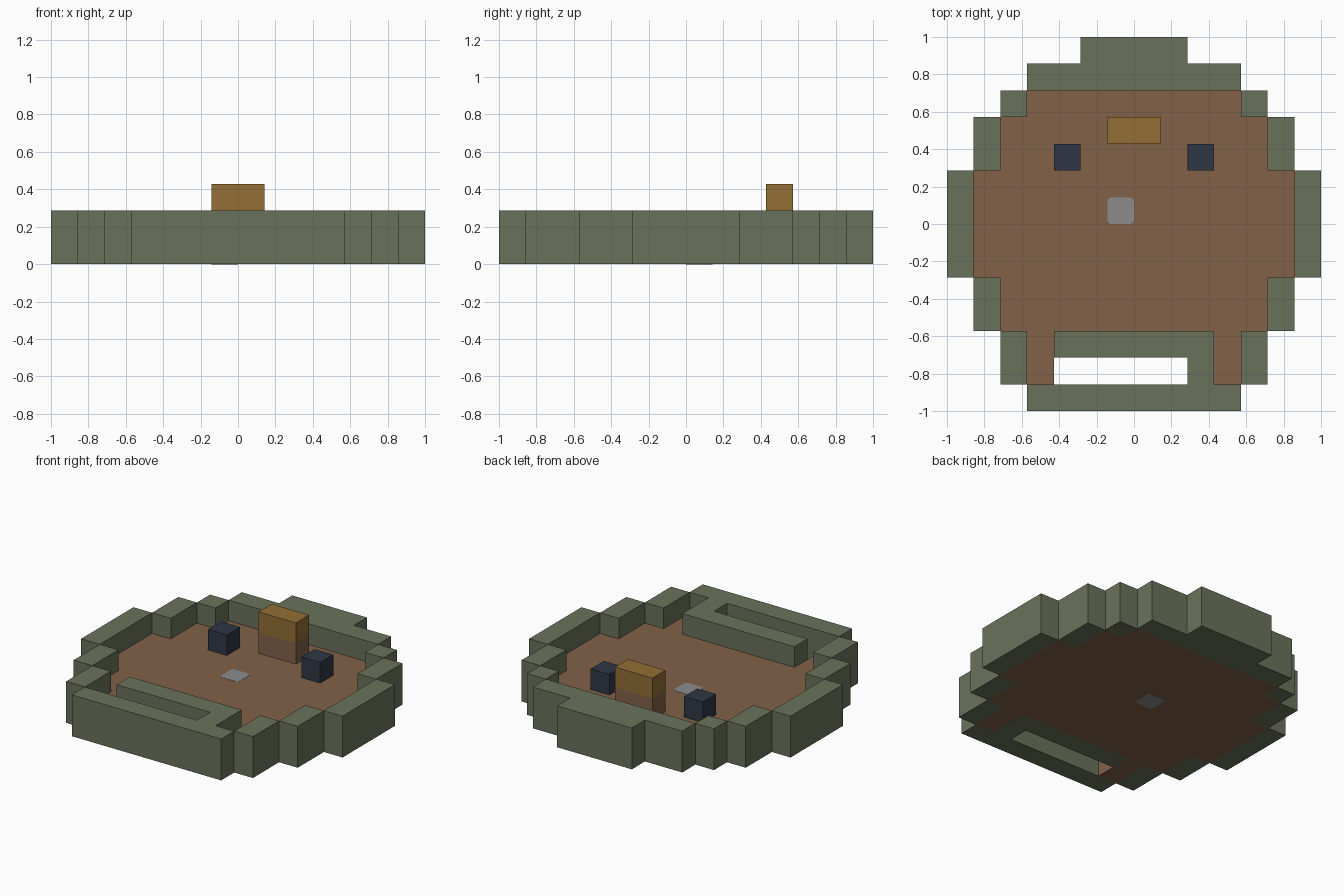
import bpy
import bmesh

U = 1 / 7      # size of one grid cell
SIZE = 14

cube = bpy.data.objects.get("Cube")
if cube:
    bpy.data.objects.remove(cube, do_unlink=True)


def linear(c):
    c /= 255
    return c / 12.92 if c <= 0.04045 else ((c + 0.055) / 1.055) ** 2.4


def material(name, *rgb):
    colour = [linear(c) for c in rgb] + [1]
    mat = bpy.data.materials.new(name)
    mat.use_nodes = True
    mat.diffuse_color = colour
    mat.node_tree.nodes["Principled BSDF"].inputs["Base Color"].default_value = colour
    return mat


green = material("moss green", 105, 114, 91)
brown = material("earth brown", 130, 97, 73)
gold = material("ochre", 147, 110, 54)
navy = material("dark navy", 47, 55, 69)
grey = material("stone grey", 140, 140, 140)


def finish(name, bm, mat):
    mesh = bpy.data.meshes.new(name)
    bm.to_mesh(mesh)
    bm.free()
    mesh.materials.append(mat)
    obj = bpy.data.objects.new(name, mesh)
    bpy.context.collection.objects.link(obj)
    return obj


def box_mesh(x, y, z, w, d, h):
    """Box from its low corner and size, in cells."""
    bm = bmesh.new()
    bmesh.ops.create_cube(bm, size=1)
    for v in bm.verts:
        v.co.x = (x + w * (v.co.x + 0.5)) * U
        v.co.y = (y + d * (v.co.y + 0.5)) * U
        v.co.z = (z + h * (v.co.z + 0.5)) * U
    return bm


def cell_slab(name, letter, height, mat):
    """Raise every plan cell marked with the letter into one joined slab."""
    cells = {(c - SIZE // 2, SIZE // 2 - 1 - r)
             for r, row in enumerate(PLAN)
             for c, mark in enumerate(row) if mark == letter}
    bm = bmesh.new()

    def face(points):
        bm.faces.new([bm.verts.new((x * U, y * U, z * U)) for x, y, z in points])

    for x, y in sorted(cells):
        ring = [(x, y), (x + 1, y), (x + 1, y + 1), (x, y + 1)]
        face([(*p, height) for p in ring])
        face([(*p, 0) for p in reversed(ring)])
        for i, (dx, dy) in enumerate([(0, -1), (1, 0), (0, 1), (-1, 0)]):
            if (x + dx, y + dy) not in cells:
                a, b = ring[i], ring[(i + 1) % 4]
                face([(*a, 0), (*b, 0), (*b, height), (*a, height)])
    bmesh.ops.remove_doubles(bm, verts=bm.verts[:], dist=0.001)
    bmesh.ops.dissolve_limit(bm, angle_limit=0.01, verts=bm.verts[:], edges=bm.edges[:])
    return finish(name, bm, mat)


# Plan from back to front: W is rim wall, F is floor
PLAN = (
    [".....WWWW.....", "...WWWWWWWW...", "..WFFFFFFFFW.."]
    + [".WFFFFFFFFFFW."] * 2
    + ["WFFFFFFFFFFFFW"] * 4
    + [".WFFFFFFFFFFW."] * 2
    + ["..WFWWWWWWFW..", "..WF.....WFW..", "...WWWWWWWW..."]
)
cell_slab("rim_wall", "W", 2, green)
cell_slab("floor", "F", 1, brown)

# Two dark posts
for side, x in (("right", -3), ("left", 2)):
    finish(side + "_post", box_mesh(x, 2, 1, 1, 1, 1), navy)

# Pillar with a brown base and an ochre cap
finish("pillar_base", box_mesh(-1, 3, 1, 2, 1, 1), brown)
finish("pillar_cap", box_mesh(-1, 3, 2, 2, 1, 1), gold)

# Round-cornered stone set through the floor, barely proud on both sides
bm = box_mesh(-1, 0, -0.01, 1, 1, 1.02)
upright = [e for e in bm.edges if abs(e.verts[0].co.z - e.verts[1].co.z) > 0.1]
bmesh.ops.bevel(bm, geom=upright, offset=0.025, segments=3, profile=0.5, affect='EDGES')
finish("floor_stone", bm, grey)
